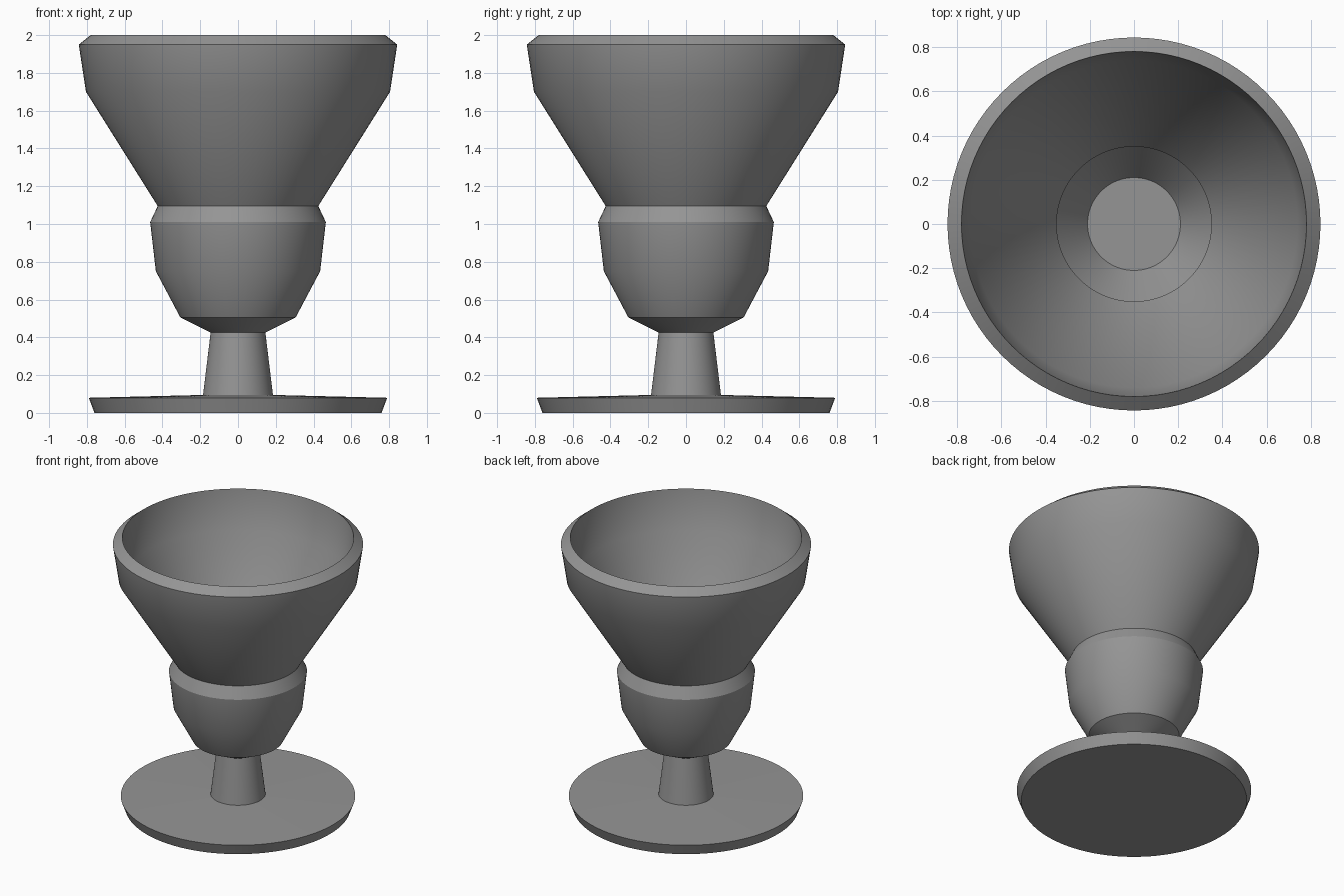
import bpy
import bmesh
import math

default = bpy.data.objects.get("Cube")
if default:
    bpy.data.objects.remove(default, do_unlink=True)

grey = bpy.data.materials.new("plain grey")
grey.use_nodes = True
colour = (0.3, 0.3, 0.3, 1)
grey.diffuse_color = colour
grey.node_tree.nodes["Principled BSDF"].inputs["Base Color"].default_value = colour


def lathe(name, profile, steps=96):
    """Spin an (r, z) profile around z into one closed surface."""
    bm = bmesh.new()
    verts = [bm.verts.new((r, 0, z)) for r, z in profile]
    edges = [bm.edges.new(pair) for pair in zip(verts, verts[1:])]
    bmesh.ops.spin(bm, geom=verts + edges, cent=(0, 0, 0), axis=(0, 0, 1),
                   angle=math.tau, steps=steps, use_duplicate=False)
    bmesh.ops.remove_doubles(bm, verts=bm.verts, dist=0.0005)
    bmesh.ops.recalc_face_normals(bm, faces=bm.faces)
    mesh = bpy.data.meshes.new(name)
    bm.to_mesh(mesh)
    bm.free()
    mesh.materials.append(grey)
    obj = bpy.data.objects.new(name, mesh)
    bpy.context.collection.objects.link(obj)
    bpy.ops.object.select_all(action="DESELECT")
    obj.select_set(True)
    bpy.context.view_layer.objects.active = obj
    bpy.ops.object.shade_smooth_by_angle(angle=math.radians(30))
    return obj


# Foot disc and tapered stem
foot_and_stem = [(0, 0), (0.76, 0), (0.79, 0.08), (0.185, 0.095), (0.145, 0.425)]
# Lower bulb, waist and flared bowl with a sloping rim
outside = [(0.305, 0.505), (0.435, 0.75), (0.465, 1.01), (0.425, 1.095),
           (0.805, 1.7), (0.843, 1.95), (0.78, 2)]
# Hollow interior following the outer wall down to a flat floor
inside = [(0.74, 1.71), (0.35, 1.1), (0.39, 1.0), (0.365, 0.77),
          (0.21, 0.56), (0, 0.56)]

lathe("goblet", foot_and_stem + outside + inside)
